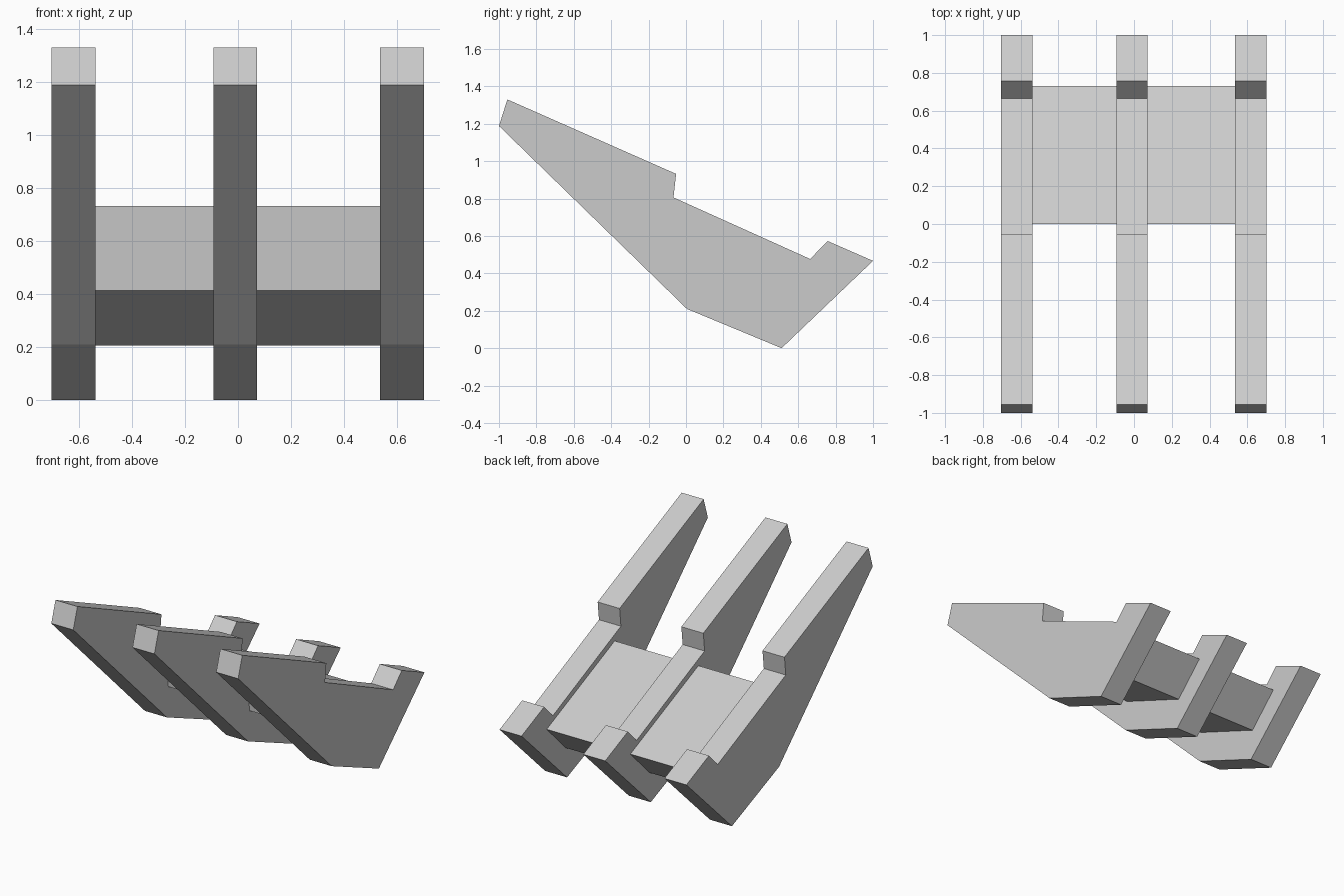
import bpy
import bmesh

cube = bpy.data.objects.get("Cube")
if cube:
    bpy.data.objects.remove(cube, do_unlink=True)

grey = bpy.data.materials.new("light_grey")
grey.use_nodes = True
colour = (0.6, 0.6, 0.6, 1.0)
grey.diffuse_color = colour
grey.node_tree.nodes["Principled BSDF"].inputs["Base Color"].default_value = colour


def extrude_profile(name, profile, x_min, x_max):
    """Extrude a (y, z) outline along x into a solid part."""
    bm = bmesh.new()
    face = bm.faces.new([bm.verts.new((x_min, y, z)) for y, z in profile])
    result = bmesh.ops.extrude_face_region(bm, geom=[face])
    moved = [v for v in result["geom"] if isinstance(v, bmesh.types.BMVert)]
    bmesh.ops.translate(bm, verts=moved, vec=(x_max - x_min, 0, 0))
    bmesh.ops.recalc_face_normals(bm, faces=bm.faces)
    mesh = bpy.data.meshes.new(name)
    bm.to_mesh(mesh)
    bm.free()
    mesh.materials.append(grey)
    obj = bpy.data.objects.new(name, mesh)
    bpy.context.collection.objects.link(obj)
    return obj


# Side outline of each notched, tapering rib
rib_profile = [
    (-1.0, 1.188), (-0.955, 1.33), (-0.053, 0.932), (-0.067, 0.806),
    (0.664, 0.477), (0.757, 0.573), (1.0, 0.467), (0.511, 0.0), (0.005, 0.21),
]
# Side outline of the sloped panels between the ribs
panel_profile = [(0.0, 0.732), (0.73, 0.41), (0.525, 0.206), (0.02, 0.413)]

# Three ribs
rib_width = 0.165
rib_starts = {"right_rib": -0.703, "middle_rib": -0.093, "left_rib": 0.536}
for name, x in rib_starts.items():
    extrude_profile(name, rib_profile, x, x + rib_width)

# Two panels filling the gaps
for name, a, b in (("right_panel", "right_rib", "middle_rib"),
                   ("left_panel", "middle_rib", "left_rib")):
    extrude_profile(name, panel_profile, rib_starts[a] + rib_width, rib_starts[b])
